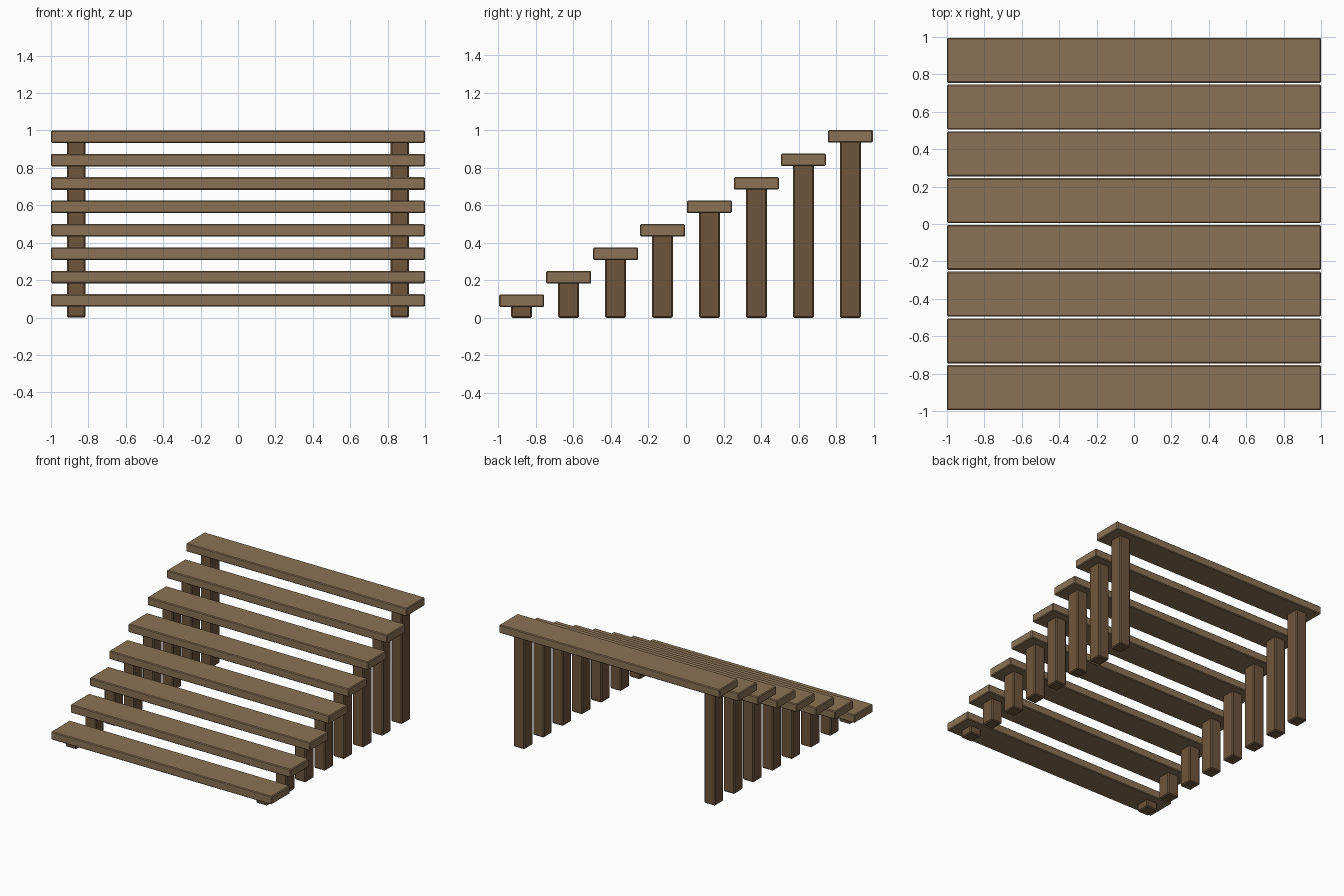
import bpy

if "Cube" in bpy.data.objects:
    bpy.data.objects.remove(bpy.data.objects["Cube"])

STEPS = 8
PITCH = 0.25      # run of each step
RISE = 0.125      # rise of each step
THICK = 0.067     # tread thickness


def material(name, rgb):
    m = bpy.data.materials.new(name)
    m.diffuse_color = (*rgb, 1.0)
    m.use_nodes = True
    m.node_tree.nodes["Principled BSDF"].inputs["Base Color"].default_value = m.diffuse_color
    return m


tread_wood = material("tread_wood", (0.258, 0.171, 0.091))
post_wood = material("post_wood", (0.156, 0.091, 0.045))


def block(name, size, centre, mat, bevel):
    """Box with narrow chamfered edges."""
    bpy.ops.mesh.primitive_cube_add(size=1, location=centre)
    ob = bpy.context.object
    ob.name = name
    ob.scale = size
    bpy.ops.object.transform_apply(location=False, rotation=False, scale=True)
    mod = ob.modifiers.new("chamfer", "BEVEL")
    mod.width = bevel
    mod.segments = 1
    ob.data.materials.append(mat)
    return ob


for i in range(STEPS):
    y = (i - (STEPS - 1) / 2) * PITCH
    top = (i + 1) * RISE

    # Tread plank
    block(f"tread_{i + 1}", (2.0, 0.24, THICK), (0, y, top - THICK / 2),
          tread_wood, 0.006)

    # Pair of posts, let into the plank from below
    height = top - 0.001
    for side, x in (("left", -0.865), ("right", 0.865)):
        block(f"{side}_post_{i + 1}", (0.1, 0.112, height), (x, y, height / 2),
              post_wood, 0.008)
